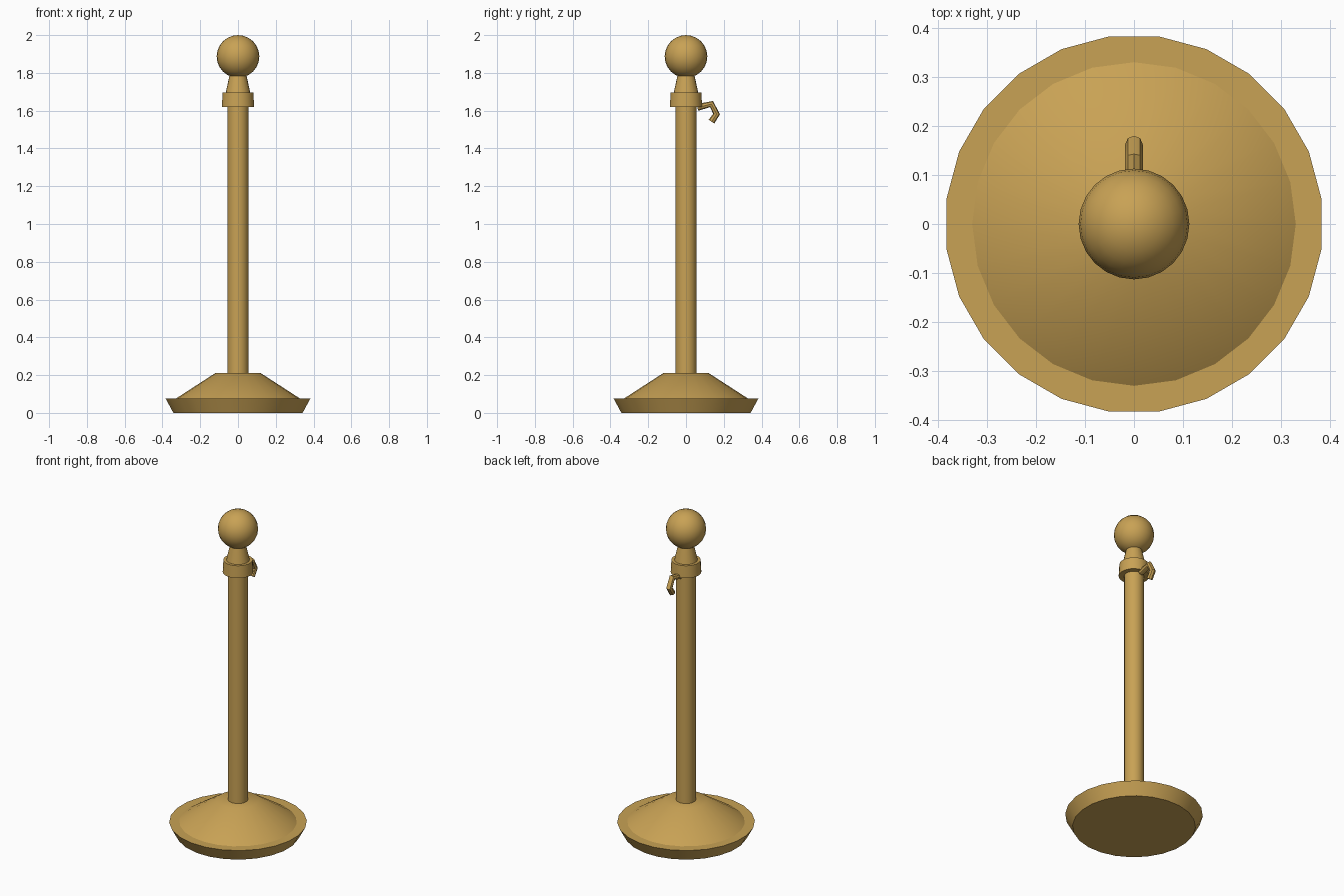
import bpy, bmesh, math

if "Cube" in bpy.data.objects:
    bpy.data.objects.remove(bpy.data.objects["Cube"])

brass = bpy.data.materials.new("brass")
brass.diffuse_color = (0.58, 0.36, 0.09, 1)
brass.use_nodes = True
brass.node_tree.nodes["Principled BSDF"].inputs["Base Color"].default_value = brass.diffuse_color


def finish(ob, angle=40):
    ob.data.materials.clear()
    ob.data.materials.append(brass)
    bpy.ops.object.select_all(action='DESELECT')
    ob.select_set(True)
    bpy.context.view_layer.objects.active = ob
    bpy.ops.object.shade_smooth_by_angle(angle=math.radians(angle))


def lathe(name, profile, sides, phase=0.0):
    """Turn a (radius, height) profile, listed bottom to top, and cap both ends."""
    bm = bmesh.new()
    rings = []
    for r, z in profile:
        rings.append([bm.verts.new((r * math.cos(2 * math.pi * i / sides + phase),
                                    r * math.sin(2 * math.pi * i / sides + phase), z))
                      for i in range(sides)])
    for a, b in zip(rings, rings[1:]):
        for i in range(sides):
            j = (i + 1) % sides
            bm.faces.new((a[i], a[j], b[j], b[i]))
    bm.faces.new(rings[0][::-1])
    bm.faces.new(rings[-1])
    me = bpy.data.meshes.new(name)
    bm.to_mesh(me)
    bm.free()
    ob = bpy.data.objects.new(name, me)
    bpy.context.collection.objects.link(ob)
    finish(ob)
    return ob


half_step = math.radians(7.5)

# Flared foot plate and the sloped base on top of it
lathe("foot_plate", [(0.345, 0), (0.386, 0.075), (0.325, 0.075)], 24, half_step)
lathe("base_cone", [(0.33, 0.075), (0.118, 0.212)], 24)

# Upright, collar and tapered neck
lathe("pole", [(0.056, 0.20), (0.056, 1.63)], 20)
lathe("collar", [(0.086, 1.62), (0.082, 1.695)], 24, half_step)
lathe("neck", [(0.066, 1.69), (0.042, 1.80)], 20)

# Ball finial
bpy.ops.mesh.primitive_uv_sphere_add(segments=24, ring_count=12, radius=0.113,
                                     location=(0, 0, 1.887))
ball = bpy.context.object
ball.name = "ball_finial"
finish(ball)

# Rope hook at the back of the collar
curve = bpy.data.curves.new("rope_hook", 'CURVE')
curve.dimensions = '3D'
curve.bevel_depth = 0.018
curve.bevel_resolution = 2
curve.use_fill_caps = True
path = [(0.06, 1.617), (0.135, 1.635), (0.162, 1.582), (0.135, 1.542)]
spline = curve.splines.new('POLY')
spline.points.add(len(path) - 1)
for point, (y, z) in zip(spline.points, path):
    point.co = (0, y, z, 1)
hook = bpy.data.objects.new("rope_hook", curve)
bpy.context.collection.objects.link(hook)
bpy.ops.object.select_all(action='DESELECT')
hook.select_set(True)
bpy.context.view_layer.objects.active = hook
bpy.ops.object.convert(target='MESH')
finish(bpy.context.object)
